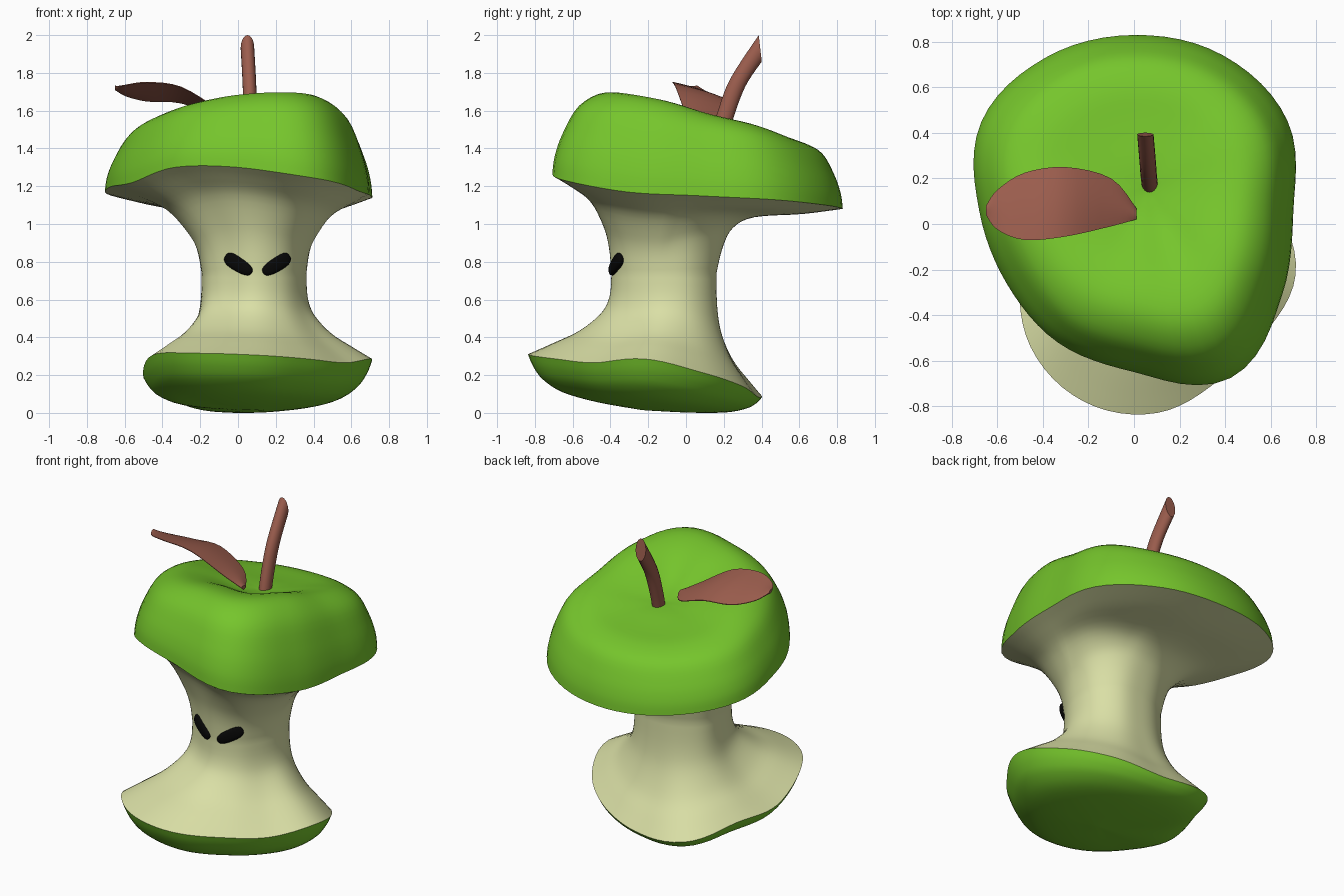
import bpy, bmesh, math
from mathutils import Vector, Matrix
from mathutils.bvhtree import BVHTree

if "Cube" in bpy.data.objects:
    bpy.data.objects.remove(bpy.data.objects["Cube"])


def material(name, rgb):
    m = bpy.data.materials.new(name)
    m.diffuse_color = (*rgb, 1)
    m.use_nodes = True
    m.node_tree.nodes["Principled BSDF"].inputs["Base Color"].default_value = m.diffuse_color
    return m


green = material("green skin", (0.18, 0.56, 0.025))
cream = material("cream flesh", (0.70, 0.74, 0.38))
brown = material("brown wood", (0.33, 0.11, 0.075))
black = material("black eye", (0.002, 0.002, 0.002))


def finish(bm, name, mats, angle=40):
    bmesh.ops.recalc_face_normals(bm, faces=bm.faces)
    me = bpy.data.meshes.new(name)
    bm.to_mesh(me)
    bm.free()
    ob = bpy.data.objects.new(name, me)
    bpy.context.collection.objects.link(ob)
    for m in mats:
        me.materials.append(m)
    bpy.ops.object.select_all(action='DESELECT')
    ob.select_set(True)
    bpy.context.view_layer.objects.active = ob
    bpy.ops.object.shade_smooth_by_angle(angle=math.radians(angle))
    return ob


def cubic(a, b, c, d, t):
    return b + 0.5 * t * (c - a + t * (2 * a - 5 * b + 4 * c - d + t * (3 * (b - c) + d - a)))


def around(vals, th):
    """Smooth closed interpolation of values given every 30 degrees."""
    n = len(vals)
    f = (th / (2 * math.pi) * n) % n
    i = int(f)
    return cubic(*(vals[(i + k) % n] for k in (-1, 0, 1, 2)), f - i)


def along(pts, steps):
    """Smooth open curve through tuples."""
    out = []
    for i in range(len(pts) - 1):
        q = [pts[max(0, min(len(pts) - 1, i + k))] for k in (-1, 0, 1, 2)]
        for s in range(steps):
            out.append(tuple(cubic(*v, s / steps) for v in zip(*q)))
    return out + [tuple(pts[-1])]


def loft(bm, rings):
    """Join closed rings of points and cap both ends; returns faces per band."""
    vs = [[bm.verts.new(p) for p in r] for r in rings]
    n = len(vs[0])
    bands = [[bm.faces.new((a[i], a[(i + 1) % n], b[(i + 1) % n], b[i])) for i in range(n)]
             for a, b in zip(vs, vs[1:])]
    return bands, bm.faces.new(vs[0]), bm.faces.new(vs[-1])


# Outlines every 30 degrees from +x towards +y: radius and height
CAP_C, WAIST_C, BASE_C = Vector((0, 0.06)), Vector((0.09, -0.11)), Vector((0.1, -0.22))
CAP_R = [.70, .78, .785, .77, .775, .775, .68, .645, .67, .71, .85, .75]
CAP_Z = [1.15, 1.13, 1.10, 1.08, 1.10, 1.15, 1.195, 1.22, 1.30, 1.30, 1.24, 1.17]
TOP_Z = [1.59, 1.53, 1.46, 1.435, 1.44, 1.48, 1.55, 1.60, 1.65, 1.69, 1.70, 1.66]
WAIST_R = [.27, .29, .29, .27, .28, .30, .28, .28, .265, .285, .28, .265]
BASE_R = [.61, .60, .59, .60, .68, .60, .60, .64, .645, .61, .54, .54]
BASE_Z = [.29, .22, .15, .09, .105, .17, .19, .31, .32, .31, .29, .27]
N = 72
ANGLES = [2 * math.pi * i / N for i in range(N)]
DIRS = [Vector((math.cos(a), math.sin(a))) for a in ANGLES]


def outline(c, radii):
    return [c + d * around(radii, a) for a, d in zip(ANGLES, DIRS)]


cap, waist, base = outline(CAP_C, CAP_R), outline(WAIST_C, WAIST_R), outline(BASE_C, BASE_R)
cap_z, top_z, base_z = ([around(v, a) for a in ANGLES] for v in (CAP_Z, TOP_Z, BASE_Z))
WAIST_Z = 0.74
rings = []
kinds = []

# Bottom skin, from the middle out to the lower rim
for f, h in along([(.03, 0), (.4, .08), (.7, .23), (.87, .47), (.955, .74), (1, 1)], 4):
    ring = []
    for p, z in zip(base, base_z):
        q = BASE_C.lerp(p, f)
        low = 0.02 - 0.08 * (q.y - BASE_C.y)
        ring.append((q.x, q.y, max(0, low + (z - low) * h)))
    rings.append(ring)
    kinds.append(0)

# Flesh, lower rim to waist
for w, v in along([(1, 1), (.7, .86), (.38, .7), (.12, .48), (.02, .27), (0, 0)], 4)[1:]:
    rings.append([(*a.lerp(b, w), WAIST_Z + (z - WAIST_Z) * v)
                  for a, b, z in zip(waist, base, base_z)])
    kinds.append(1)

# Flesh, waist to upper rim: flat overhang at the back, sloping elsewhere
flat = along([(0, 0), (.05, .4), (.13, .7), (.3, .87), (.68, .92), (1, 1)], 4)[1:]
slope = along([(0, 0), (.05, .25), (.16, .46), (.40, .73), (.72, .89), (1, 1)], 4)[1:]
for (w0, v0), (w1, v1) in zip(flat, slope):
    ring = []
    for a, b, z, d in zip(waist, cap, cap_z, DIRS):
        m = min(1, max(0, 0.9 - d.y))
        p = a.lerp(b, w0 + (w1 - w0) * m)
        ring.append((p.x, p.y, WAIST_Z + (z - WAIST_Z) * (v0 + (v1 - v0) * m)))
    rings.append(ring)
    kinds.append(1)

# Upper skin, rim over the shoulder into the stem hollow
HOLLOW = Vector((0.06, 0.16))
for f, h, d in along([(1, 0, 0), (.985, .22, 0), (.935, .5, 0), (.835, .83, 0), (.67, .99, 0),
                      (.45, 1.02, .25), (.2, 1, .8), (.03, 1, 1)], 4)[1:]:
    c = CAP_C.lerp(HOLLOW, 1 - f)
    rings.append([(*(c + (p - CAP_C) * f), (z + (t - z) * h) * (1 - d) + 1.495 * d)
                  for p, z, t in zip(cap, cap_z, top_z)])
    kinds.append(0)

bm = bmesh.new()
bands, _, _ = loft(bm, rings)
for faces, kind in zip(bands, kinds[1:]):
    for f in faces:
        f.material_index = kind
low = min(v.co.z for v in bm.verts)
for v in bm.verts:
    v.co.z -= low * max(0, 1 - v.co.z)
bmesh.ops.recalc_face_normals(bm, faces=bm.faces)
tree = BVHTree.FromBMesh(bm)
finish(bm, "apple_core", [green, cream], 50)

# Stem with a slanted cut end
bm = bmesh.new()
path = along([(.07, .17, 1.44, .042, -.012), (.065, .21, 1.58, .042, -.015),
              (.06, .275, 1.75, .040, -.02), (.05, .393, 1.93, .008, -.07)], 5)
loft(bm, [[(x + .036 * math.cos(a), y + u * math.sin(a), z + w * math.sin(a))
           for a in (2 * math.pi * i / 20 for i in range(20))] for x, y, z, u, w in path])
finish(bm, "stem", [brown])

# Leaf: stations of x, front y, back y, front z, back z
bm = bmesh.new()
stations = along([(.01, .02, .07, 1.54, 1.53), (-.1, -.01, .2, 1.605, 1.565),
                  (-.3, -.055, .25, 1.725, 1.64), (-.48, -.07, .225, 1.75, 1.65),
                  (-.6, -.025, .15, 1.735, 1.68), (-.65, .04, .08, 1.725, 1.715)], 4)
rows = []
for x, y0, y1, z0, z1 in stations:
    top, bottom = [], []
    for i in range(11):
        t = i / 10
        half = 0.002 + 0.01 * math.sin(math.pi * t)
        y, z = y0 + (y1 - y0) * t, z0 + (z1 - z0) * t
        top.append((x, y, z + half))
        bottom.append((x, y, z - half))
    rows.append(top + bottom[::-1])
loft(bm, rows)
finish(bm, "leaf", [brown])

# Slanted eyes lying on the front of the flesh


def on_front(x, z):
    return tree.ray_cast(Vector((x, -2, z)), Vector((0, 1, 0)))[0]


def soft(v):
    return math.copysign(abs(v) ** 0.75, v)


for side, name in ((-1, "left_eye"), (1, "right_eye")):
    outer = on_front(0.103 + side * 0.145, 0.815)
    inner = on_front(0.103 + side * 0.055, 0.757)
    ax = (outer - inner).normalized()
    out = Vector((side * 0.35, -1, 0))
    out = (out - ax * out.dot(ax)).normalized()
    frame = Matrix((ax, out, ax.cross(out))).transposed().to_4x4()
    frame.translation = (outer + inner) / 2
    bm = bmesh.new()
    bmesh.ops.create_uvsphere(bm, u_segments=24, v_segments=16, radius=1)
    for v in bm.verts:
        x, y, z = (soft(c) for c in v.co)
        v.co = frame @ Vector((x * 0.088, y * 0.024, z * 0.038 * (1 + 0.12 * x)))
    finish(bm, name, [black])
